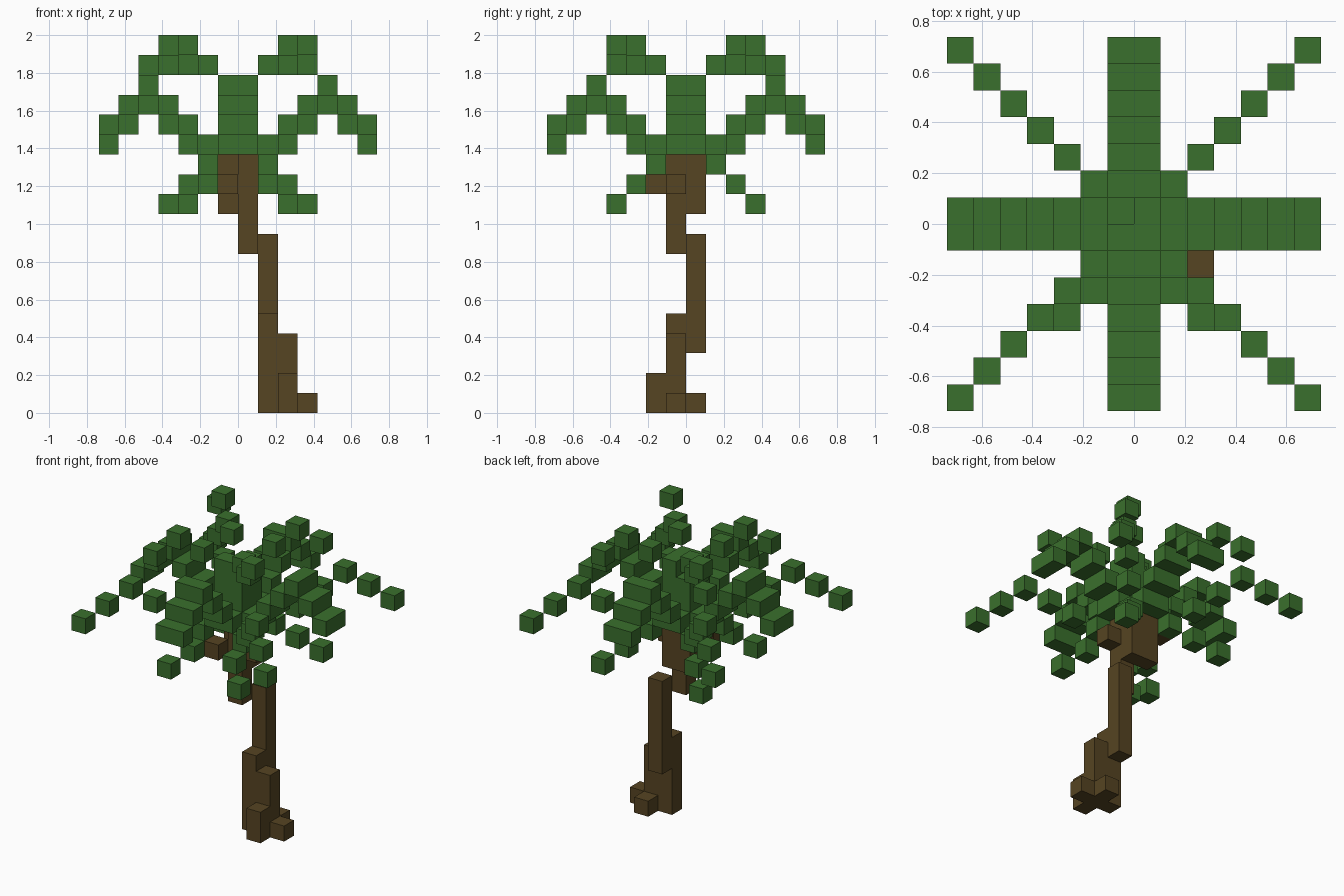
import bpy, bmesh
from mathutils import Vector

cube = bpy.data.objects.get("Cube")
if cube:
    bpy.data.objects.remove(cube, do_unlink=True)

U = 2 / 19  # block size


def material(name, rgb):
    m = bpy.data.materials.new(name)
    m.use_nodes = True
    color = (*rgb, 1)
    m.diffuse_color = color
    m.node_tree.nodes["Principled BSDF"].inputs["Base Color"].default_value = color
    return m


leaf = material("leaf_green", (0.042, 0.162, 0.026))
bark = material("bark_brown", (0.093, 0.058, 0.016))


def blocks(name, boxes, mat):
    """One object from boxes given as (first cell, size in cells)."""
    bm = bmesh.new()
    for cell, size in boxes:
        low, size = Vector(cell), Vector(size)
        verts = bmesh.ops.create_cube(bm, size=1)["verts"]
        for v in verts:
            v.co = U * (low + size / 2 + v.co * size)
    mesh = bpy.data.meshes.new(name)
    bm.to_mesh(mesh)
    bm.free()
    mesh.materials.append(mat)
    obj = bpy.data.objects.new(name, mesh)
    bpy.context.collection.objects.link(obj)
    return obj


def side(i, sign):
    """Cell i steps out from the centre on one side."""
    return i if sign > 0 else -1 - i


ONE = (1, 1, 1)

# Trunk: stepped columns and root blocks
blocks("trunk", [
    ((1, -1, 0), (1, 1, 5)),
    ((1, 0, 3), (1, 1, 6)),
    ((0, -1, 8), (1, 1, 5)),
    ((0, 0, 10), (1, 1, 3)),
    ((-1, 0, 10), (1, 1, 3)),
], bark)
blocks("roots", [
    ((2, -1, 0), (1, 1, 4)),
    ((2, -2, 0), (1, 1, 2)),
    ((3, -1, 0), ONE),
    ((2, 0, 0), ONE),
], bark)

# Nuts hanging under the crown
for n, cell in enumerate([(1, -1, 11), (-1, -2, 11), (-2, 0, 12)]):
    blocks(f"nut_{n + 1}", [(cell, ONE)], bark)

# Crown core
blocks("crown_core", [
    ((-1, -1, 13), (2, 1, 4)),
    ((0, 0, 13), (1, 1, 4)),
    ((-1, 0, 13), (1, 1, 3)),
], leaf)

# Four wide fronds along the axes
arch = {1: 13, 2: 14, 3: 15, 4: 16, 5: 15, 6: 14}
for s, x_name, y_name in ((1, "left", "back"), (-1, "right", "front")):
    blocks(f"wide_frond_{x_name}",
           [((side(i, s), -1, z), (1, 2, 1)) for i, z in arch.items()], leaf)
    blocks(f"wide_frond_{y_name}",
           [((-1, side(i, s), z), (2, 1, 1)) for i, z in arch.items()], leaf)

# Diagonal fronds: arched, upright and drooping on each corner
low_arch = {2: 13, 3: 14, 4: 15, 5: 14, 6: 13}
droop = {1: 12, 2: 11, 3: 10}
for sx in (1, -1):
    for sy in (1, -1):
        corner = ("left" if sx > 0 else "right") + ("_back" if sy > 0 else "_front")
        if sx == sy:
            upright = {1: 17, 2: 18, 3: 17}
        else:
            upright = {1: 17, 2: 17, 3: 18}
            if sx < 0:
                upright[4] = 17
        for kind, path in (("arched", low_arch), ("upright", upright)):
            blocks(f"{kind}_frond_{corner}",
                   [((side(i, sx), side(i, sy), z), ONE) for i, z in path.items()], leaf)
        # The front drooping fronds run one block narrower
        shift = 1 if sy < 0 else 0
        blocks(f"drooping_frond_{corner}",
               [((side(max(1, i - shift), sx), side(i, sy), z), ONE)
                for i, z in droop.items()], leaf)
